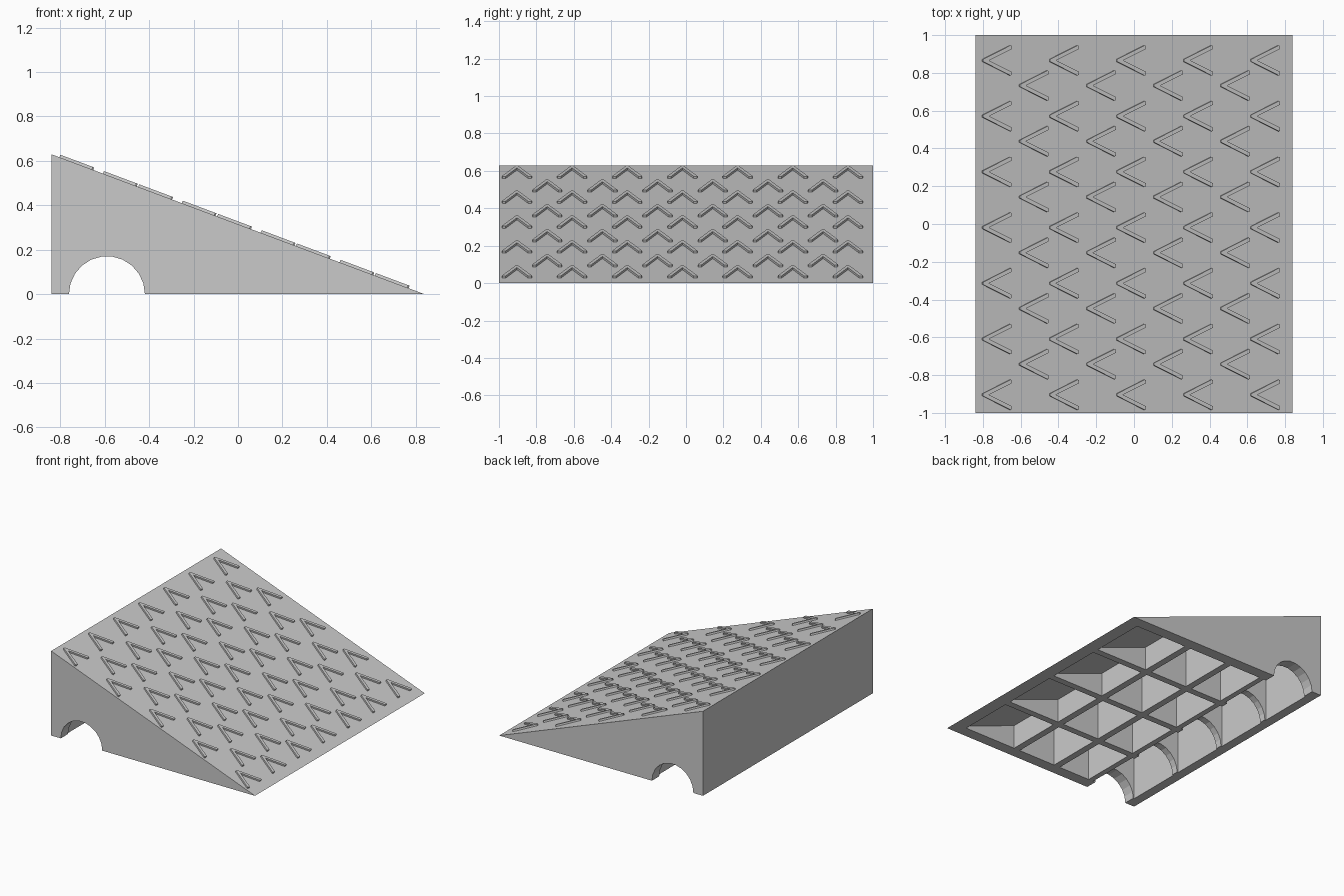
import bpy, bmesh, math

if "Cube" in bpy.data.objects:
    bpy.data.objects.remove(bpy.data.objects["Cube"])

L, W, H = 0.84, 1.0, 0.63      # half length, half width, height of the wedge
SLOPE = H / (2 * L)
SHELL = 0.02                   # vertical thickness of the sloping deck


def roof(x):
    return (L - x) * SLOPE


grey = bpy.data.materials.new("grey_plastic")
grey.diffuse_color = (0.59, 0.59, 0.59, 1)
grey.use_nodes = True
grey.node_tree.nodes["Principled BSDF"].inputs["Base Color"].default_value = grey.diffuse_color


def finish(name, bm):
    me = bpy.data.meshes.new(name)
    bmesh.ops.recalc_face_normals(bm, faces=bm.faces)
    bm.to_mesh(me)
    bm.free()
    me.materials.append(grey)
    ob = bpy.data.objects.new(name, me)
    bpy.context.collection.objects.link(ob)
    return ob


def add_prism(bm, points, vec):
    """Sweep a flat outline of 3D points along vec into a closed solid."""
    face = bm.faces.new([bm.verts.new(p) for p in points])
    ext = bmesh.ops.extrude_face_region(bm, geom=[face], use_keep_orig=True)
    verts = [v for v in ext["geom"] if isinstance(v, bmesh.types.BMVert)]
    bmesh.ops.translate(bm, verts=verts, vec=vec)


def across(bm, profile, y0, y1):
    """Sweep an (x, z) profile along y."""
    add_prism(bm, [(x, y0, z) for x, z in profile], (0, y1 - y0, 0))


# Ramp body
bm = bmesh.new()
across(bm, [(-L, 0), (L, 0), (-L, H)], -W, W)
ramp = finish("ramp_body", bm)

# Pockets between the ribs under the deck: four across, four along
RIM, RIB, CELLS = 0.085, 0.05, 4
cell = (2 * (W - RIM) - RIB * (CELLS - 1)) / CELLS
low = -0.02
bm = bmesh.new()
for i in range(CELLS):
    y0 = -W + RIM + i * (cell + RIB)
    for x0, x1 in [(0.31, 0.74), (-0.05, 0.26), (-0.36, -0.10), (-0.77, -0.40)]:
        across(bm, [(x0, low), (x1, low), (x1, roof(x1) - SHELL), (x0, roof(x0) - SHELL)],
               y0, y0 + cell)
pockets = finish("pocket_cutter", bm)

# Arched tunnel through the full width
R, SEG = 0.171, 11
arch = [(-0.59 + R * math.cos(math.pi * k / SEG), R * math.sin(math.pi * k / SEG))
        for k in range(SEG + 1)]
bm = bmesh.new()
across(bm, arch + [(-0.59 - R, -0.1), (-0.59 + R, -0.1)], -1.1 * W, 1.1 * W)
tunnel = finish("tunnel_cutter", bm)

for cutter in (pockets, tunnel):
    mod = ramp.modifiers.new(cutter.name, 'BOOLEAN')
    mod.operation = 'DIFFERENCE'
    mod.solver = 'EXACT'
    mod.object = cutter
    bpy.context.view_layer.objects.active = ramp
    bpy.ops.object.modifier_apply(modifier=mod.name)
for cutter in (pockets, tunnel):
    bpy.data.objects.remove(cutter)

# Raised grip chevrons, in staggered columns, standing square to the slope
half = [(0.0, 0.006), (0.146, 0.08), (0.152, 0.077), (0.152, 0.060)]
outline = half + [(0.032, 0.0)] + [(x, -y) for x, y in reversed(half)]
tilt = math.atan(SLOPE)
RAISE = 0.013
normal = (RAISE * math.sin(tilt), 0, RAISE * math.cos(tilt))
bm = bmesh.new()


def chevron(cx, cy):
    add_prism(bm, [(cx + x, cy + y, roof(cx + x) - 0.001) for x, y in outline], normal)


for c in range(5):
    for r in range(7):
        chevron(-0.804 + 0.355 * c, 0.866 - 0.295 * r)
for c in range(4):
    for r in range(6):
        chevron(-0.608 + 0.355 * c, 0.733 - 0.295 * r)
finish("grip_chevrons", bm)
